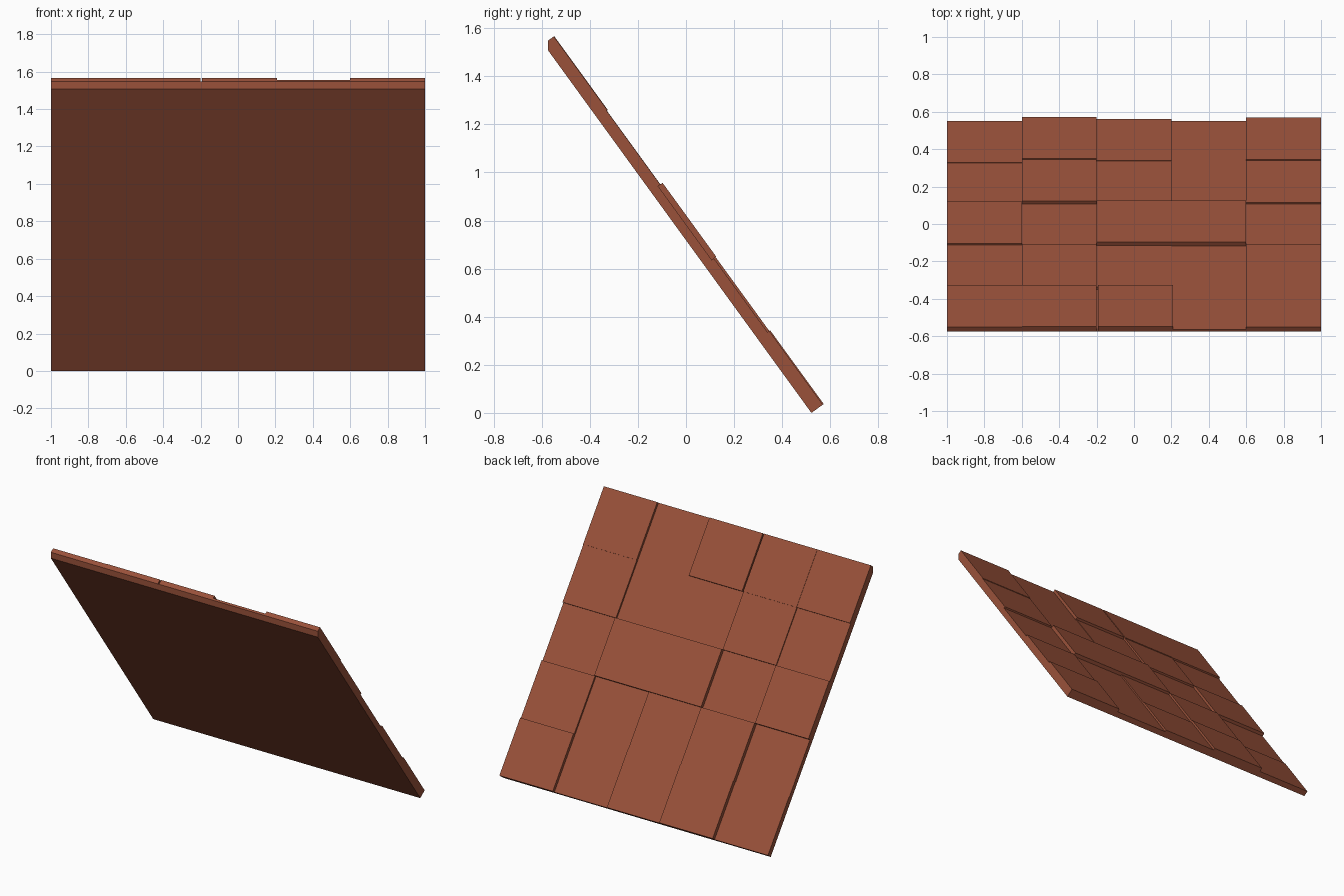
import bpy, bmesh, math

if "Cube" in bpy.data.objects:
    bpy.data.objects.remove(bpy.data.objects["Cube"])

# One terracotta colour for the whole roof panel
clay = bpy.data.materials.new("terracotta")
clay.diffuse_color = (0.32, 0.083, 0.042, 1)
clay.use_nodes = True
clay.node_tree.nodes["Principled BSDF"].inputs["Base Color"].default_value = clay.diffuse_color

ANGLE = math.radians(54)
UY, UZ = math.cos(ANGLE), -math.sin(ANGLE)      # down the slope
NY, NZ = math.sin(ANGLE), math.cos(ANGLE)       # out of the slope
START_Y, START_Z = -0.574, 1.508                # ridge corner of the underside
BASE = 0.0235                                   # slab thickness
TOP_S = -BASE * NY / UY                         # slab top start: plumb ridge cut
END_S = START_Z / -UZ                           # eave reaches the ground


def prism(name, profile, x0, x1):
    """Extrude a (slope distance, height above underside) profile along x."""
    bm = bmesh.new()
    verts = [bm.verts.new((x0, START_Y + UY * s + NY * h, START_Z + UZ * s + NZ * h))
             for s, h in profile]
    face = bm.faces.new(verts)
    ext = bmesh.ops.extrude_face_region(bm, geom=[face])
    moved = [g for g in ext["geom"] if isinstance(g, bmesh.types.BMVert)]
    bmesh.ops.translate(bm, verts=moved, vec=(x1 - x0, 0, 0))
    bmesh.ops.recalc_face_normals(bm, faces=bm.faces)
    mesh = bpy.data.meshes.new(name)
    bm.to_mesh(mesh)
    bm.free()
    mesh.materials.append(clay)
    obj = bpy.data.objects.new(name, mesh)
    bpy.context.collection.objects.link(obj)


# Backing slab with a plumb-cut ridge
prism("roof_slab", [(0, 0), (END_S, 0), (END_S, BASE), (TOP_S, BASE)], -1, 1)

# Tile thickness per row (ridge to eave) and column (left to right)
THICK = [
    (0.030, 0.032, 0.032, 0.0136, 0.030),
    (0.020, 0.027, 0.016, 0.0136, 0.026),
    (0.030, 0.014, 0.038, 0.038, 0.015),
    (0.009, 0.035, 0.022, 0.0136, 0.026),
    (0.0136, 0.0395, 0.026, 0.0136, 0.035),
]
PITCH = (END_S - TOP_S) / 5
for r, row in enumerate(THICK):
    for c, t in enumerate(row):
        s0 = TOP_S + PITCH * r
        s1 = s0 + PITCH
        slip = 0.008 if (r, c) == (0, 2) else 0  # one tile has slipped sideways
        x0 = -1 + 0.4 * c + slip
        prism(f"tile_{r + 1}_{c + 1}",
              [(s0, BASE), (s1, BASE), (s1, BASE + t), (s0, BASE + t)], x0, x0 + 0.4)
